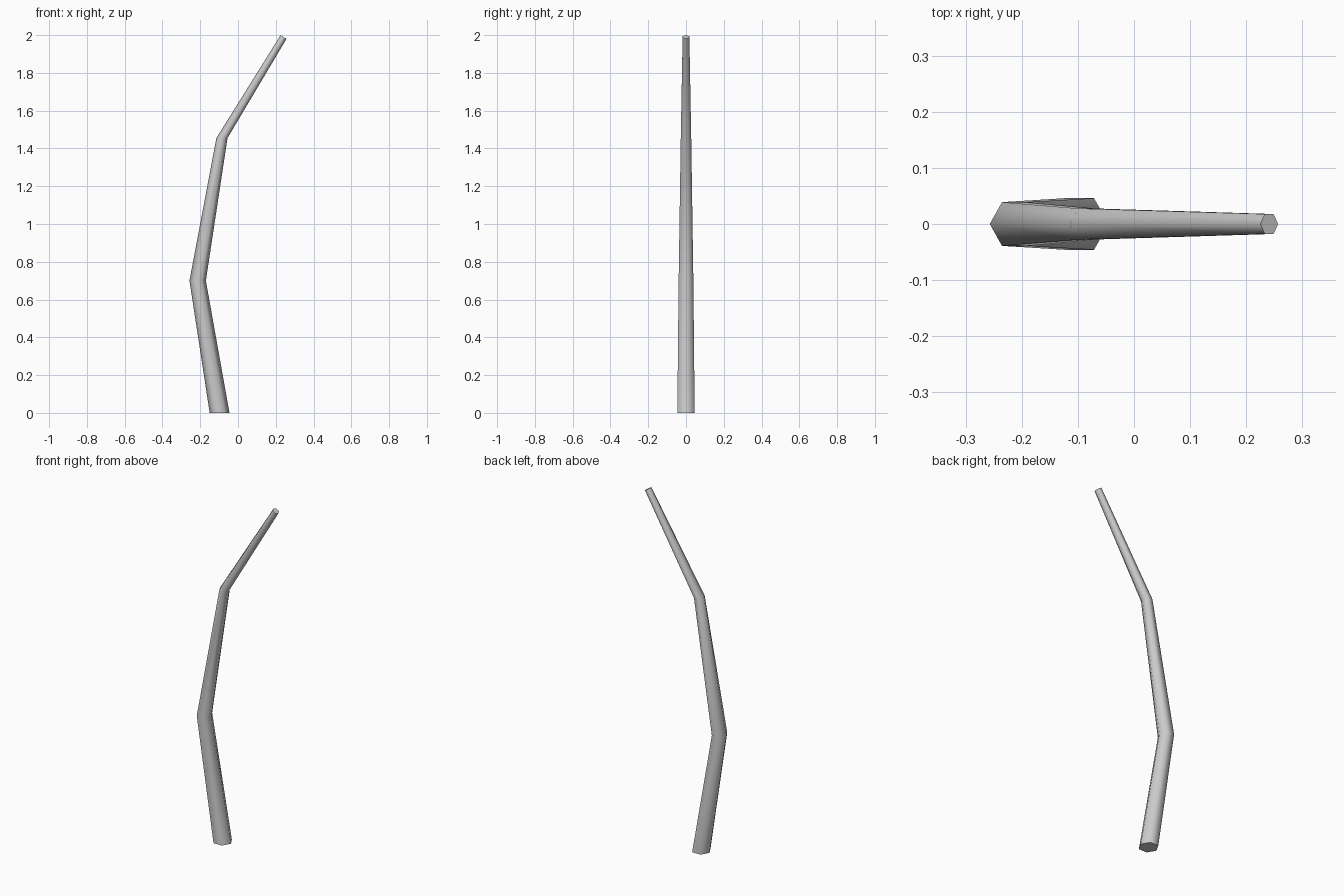
import bpy, bmesh
from math import sin, cos, pi, radians

if "Cube" in bpy.data.objects:
    bpy.data.objects.remove(bpy.data.objects["Cube"])

SIDES = 6
# Trunk sections: centre x, centre z, radius in x, radius in y, tilt in degrees
SECTIONS = [
    (-0.0975, 0.0, 0.0525, 0.053, 0),
    (-0.2135, 0.70, 0.0435, 0.045, 0),
    (-0.085, 1.455, 0.0295, 0.032, 0),
    (0.241, 1.990, 0.0185, 0.0205, 32),
]

# Bent, tapering six-sided trunk
bm = bmesh.new()
rings = []
for cx, cz, rx, ry, tilt in SECTIONS:
    t = radians(tilt)
    ring = []
    for i in range(SIDES):
        a = 2 * pi * i / SIDES
        u = rx * cos(a)
        ring.append(bm.verts.new((cx + u * cos(t), ry * sin(a), cz - u * sin(t))))
    rings.append(ring)
for low, high in zip(rings, rings[1:]):
    for i in range(SIDES):
        j = (i + 1) % SIDES
        bm.faces.new((low[i], low[j], high[j], high[i]))

# End caps
bm.faces.new(rings[0][::-1])
bm.faces.new(rings[-1])
bmesh.ops.recalc_face_normals(bm, faces=bm.faces)

mesh = bpy.data.meshes.new("trunk")
bm.to_mesh(mesh)
bm.free()
trunk = bpy.data.objects.new("trunk", mesh)
bpy.context.collection.objects.link(trunk)

# Smooth sides, sharp cap edges
bpy.context.view_layer.objects.active = trunk
trunk.select_set(True)
bpy.ops.object.shade_smooth_by_angle(angle=radians(70))
